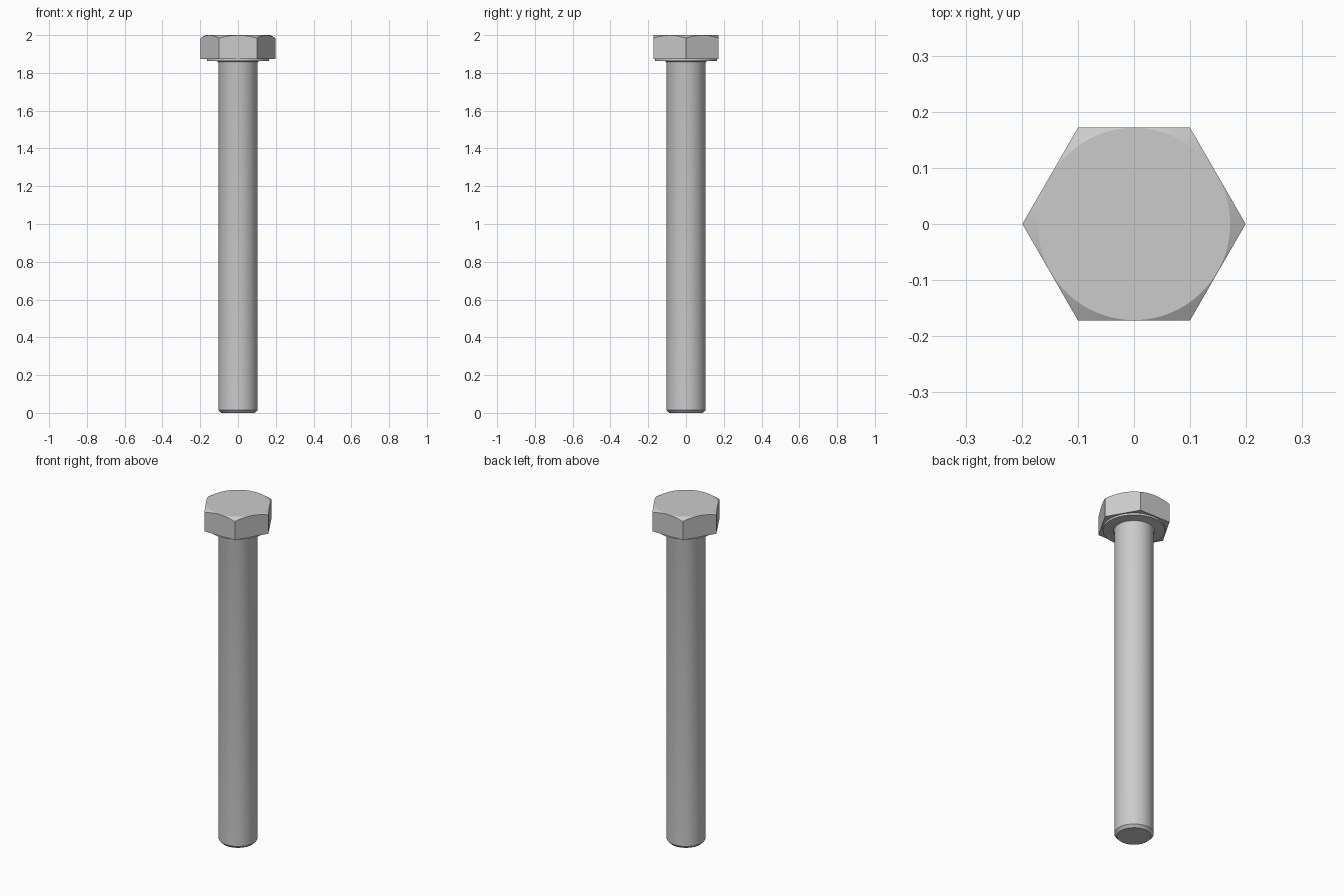
import bpy, bmesh
from math import cos, sin, tan, pi, radians

if "Cube" in bpy.data.objects:
    bpy.data.objects.remove(bpy.data.objects["Cube"])

HEAD_R = 0.199                      # hexagon corner radius, corners on x
FLAT_R = HEAD_R * cos(pi / 6)       # hexagon flat radius
HEAD_Z = 1.873


def lathe(name, profile, sides):
    """Closed solid from (radius, z) points, bottom to top."""
    bm = bmesh.new()
    rings = [[bm.verts.new((r * cos(2 * pi * i / sides), r * sin(2 * pi * i / sides), z))
              for i in range(sides)] for r, z in profile]
    for a, b in zip(rings, rings[1:]):
        for i in range(sides):
            j = (i + 1) % sides
            bm.faces.new((a[i], a[j], b[j], b[i]))
    bm.faces.new(rings[0][::-1])
    bm.faces.new(rings[-1])
    mesh = bpy.data.meshes.new(name)
    bm.to_mesh(mesh)
    bm.free()
    ob = bpy.data.objects.new(name, mesh)
    bpy.context.collection.objects.link(ob)
    return ob


def combine(ob, other, operation):
    """Apply a boolean and remove the helper."""
    mod = ob.modifiers.new(operation.lower(), 'BOOLEAN')
    mod.operation = operation
    mod.solver = 'EXACT'
    mod.object = other
    bpy.context.view_layer.objects.active = ob
    bpy.ops.object.modifier_apply(modifier=mod.name)
    bpy.data.objects.remove(other)


# Hexagonal head, top corners trimmed by a 30 degree cone
bolt = lathe("hex_bolt", [(HEAD_R, HEAD_Z), (HEAD_R, 2.0)], 6)
top_r = FLAT_R - 0.001
cone = lathe("head_chamfer_cutter",
             [(0.25, 1.8), (0.25, 2 - (0.25 - top_r) * tan(radians(30))), (top_r, 2.0),
              (top_r - 0.02, 2 + 0.02 * tan(radians(30)))], 64)
cone.hide_render = True
combine(bolt, cone, 'INTERSECT')

# Shank with chamfered tip, fillet under the head and washer face
shank = lathe("shank",
              [(0.09, 0), (0.104, 0.015), (0.104, 1.852), (0.1053, 1.857), (0.108, 1.8605),
               (0.113, 1.862), (0.165, 1.862), (0.165, 1.89)], 48)
combine(bolt, shank, 'UNION')

# Smooth round surfaces, crisp edges
bpy.ops.object.select_all(action='DESELECT')
bolt.select_set(True)
bpy.context.view_layer.objects.active = bolt
bpy.ops.object.shade_smooth_by_angle(angle=radians(25))
